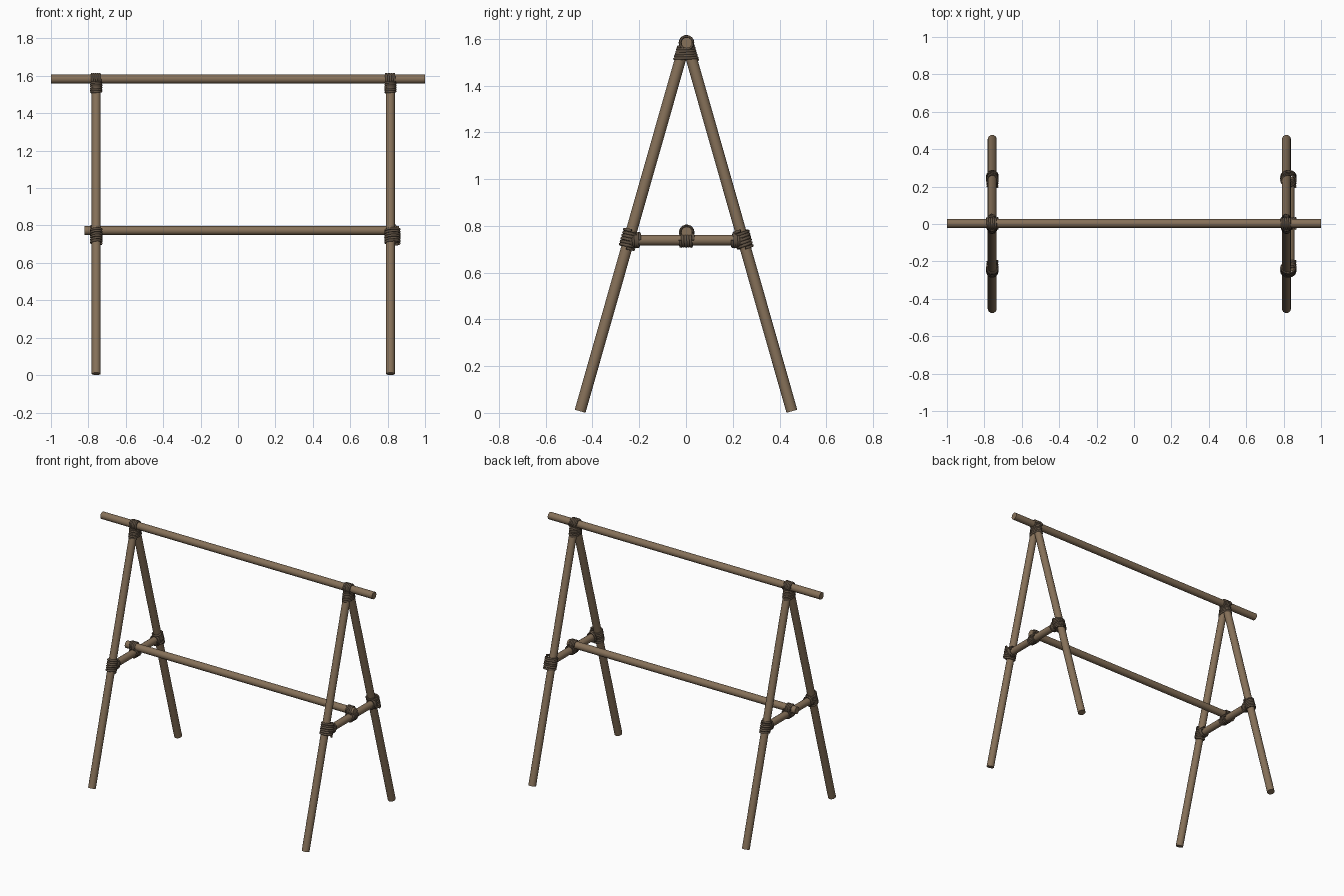
import bpy, math
from mathutils import Vector

if "Cube" in bpy.data.objects:
    bpy.data.objects.remove(bpy.data.objects["Cube"])


def mat(name, rgb):
    m = bpy.data.materials.new(name)
    m.diffuse_color = (*rgb, 1)
    m.use_nodes = True
    m.node_tree.nodes["Principled BSDF"].inputs["Base Color"].default_value = m.diffuse_color
    return m


WOOD = mat("brown wood", (0.24, 0.165, 0.10))
ROPE = mat("dark rope", (0.115, 0.083, 0.056))


def pole(name, a, b, r):
    a, b = Vector(a), Vector(b)
    d = b - a
    bpy.ops.mesh.primitive_cylinder_add(vertices=16, radius=r, depth=d.length,
                                        location=(a + b) / 2)
    o = bpy.context.object
    o.name = name
    o.rotation_euler = d.to_track_quat('Z', 'Y').to_euler()
    o.data.materials.append(WOOD)
    bpy.ops.object.shade_smooth_by_angle(angle=math.radians(40))


def coil(name, a, b, u, turns, start, end=None, r=0.0065):
    """Rope wound from a to b; start/end = half sizes along u and across it."""
    a, b, u = Vector(a), Vector(b), Vector(u).normalized()
    v = (b - a).normalized().cross(u)
    end = end or start
    cu = bpy.data.curves.new(name, 'CURVE')
    cu.dimensions = '3D'
    cu.bevel_depth = r
    cu.bevel_resolution = 1
    cu.use_fill_caps = True
    n = turns * 18
    s = cu.splines.new('POLY')
    s.points.add(n)
    for i, p in enumerate(s.points):
        t = i / n
        ang = 2 * math.pi * turns * t
        ru = start[0] + (end[0] - start[0]) * t
        rv = start[1] + (end[1] - start[1]) * t
        p.co = (*(a.lerp(b, t) + u * ru * math.cos(ang) + v * rv * math.sin(ang)), 1)
    o = bpy.data.objects.new(name, cu)
    bpy.context.collection.objects.link(o)
    bpy.ops.object.select_all(action='DESELECT')
    bpy.context.view_layer.objects.active = o
    o.select_set(True)
    bpy.ops.object.convert(target='MESH')
    o = bpy.context.object
    o.data.materials.clear()
    o.data.materials.append(ROPE)
    bpy.ops.object.shade_smooth_by_angle(angle=math.radians(60))


# long horizontal poles
pole("ridge_pole", (-1, 0.003, 1.583), (1, 0.003, 1.583), 0.0235)
pole("lower_pole", (-0.82, 0.003, 0.773), (0.86, 0.003, 0.773), 0.0235)

# two A-shaped end frames: leg x, crossbar x
for side, x, bx in (("left", -0.758, -0.757), ("right", 0.815, 0.836)):
    pole(side + "_crossbar", (bx, -0.25, 0.739), (bx, 0.25, 0.739), 0.023)
    for end, s in (("front", -1), ("back", 1)):
        foot = Vector((x, s * 0.453, 0.007))
        top = Vector((x, s * 0.012, 1.555))
        pole(f"{side}_{end}_leg", foot, top, 0.024)
        # lashing of leg to crossbar
        axis = (top - foot).normalized()
        mid = foot.lerp(top, (0.739 - 0.007) / 1.548)
        c = mid + Vector(((bx - x) / 2, 0, 0))
        half = 0.027 + abs(bx - x) / 2
        coil(f"{side}_{end}_leg_lashing", c - axis * 0.036, c + axis * 0.042,
             (1, 0, 0), 6, (half, 0.031))
        coil(f"{side}_{end}_bar_lashing", (bx, s * 0.235, 0.739),
             (bx, s * 0.198, 0.739), (1, 0, 0), 4, (0.026, 0.029))
    # lashing of ridge pole to leg tops
    coil(side + "_ridge_lashing", (x - 0.026, 0.002, 1.583), (x + 0.026, 0.002, 1.583),
         (0, 1, 0), 5, (0.027, 0.027))
    coil(side + "_leg_top_lashing", (x, 0, 1.57), (x, 0, 1.51),
         (0, 1, 0), 6, (0.032, 0.027), (0.05, 0.027))
    # lashing of lower pole to crossbar
    coil(side + "_lower_pole_lashing", (bx - 0.028, 0.003, 0.772), (bx + 0.012, 0.003, 0.772),
         (0, 1, 0), 4, (0.027, 0.027))
    coil(side + "_crossbar_middle_lashing", (bx, -0.025, 0.739), (bx, 0.031, 0.739),
         (1, 0, 0), 5, (0.027, 0.027))
